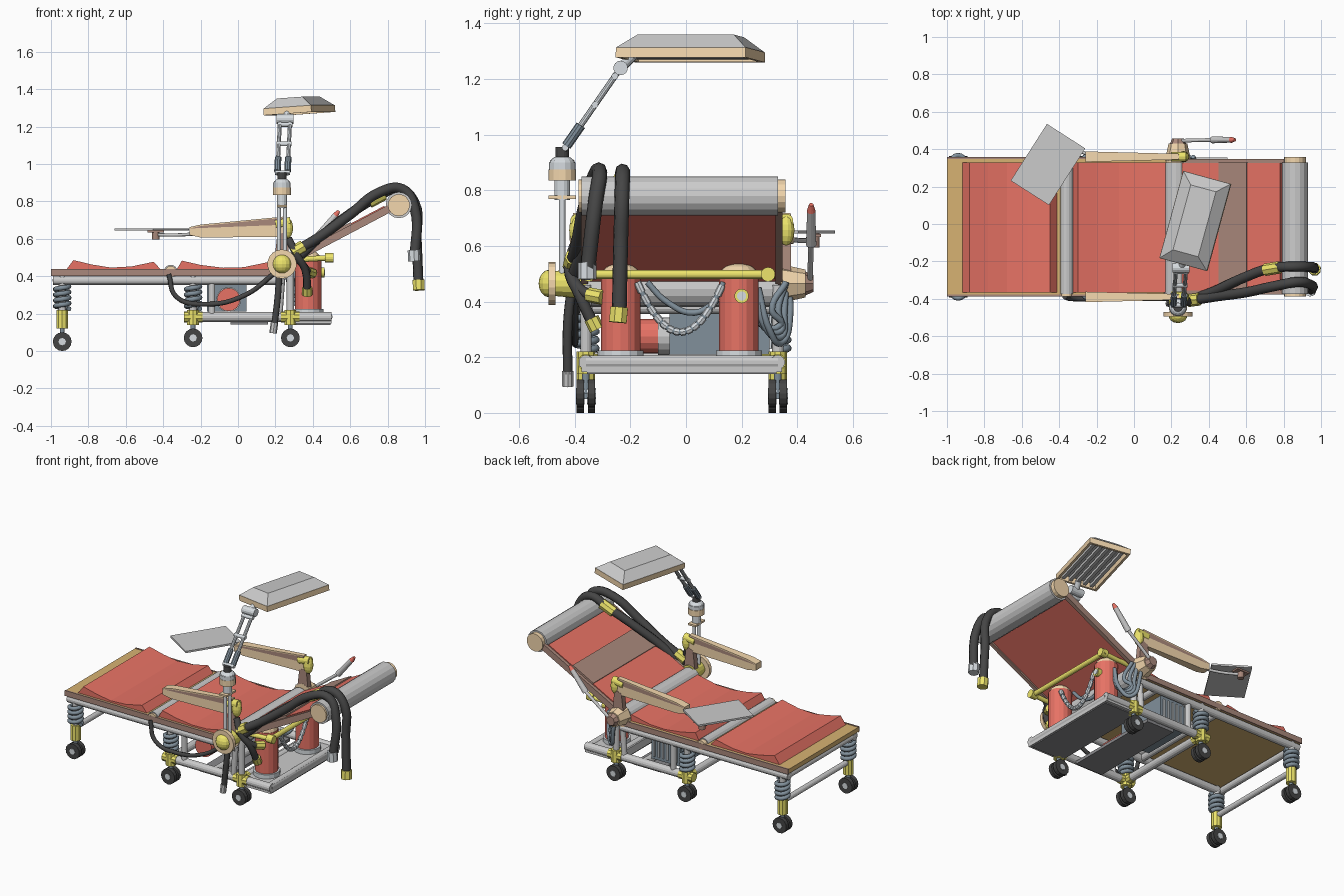
import bpy, bmesh
from math import pi, sin, cos, radians
from mathutils import Vector, Matrix

if "Cube" in bpy.data.objects:
    bpy.data.objects.remove(bpy.data.objects["Cube"])

COL = dict(red=(.8, .17, .13), wood=(.9, .68, .42), plank=(.68, .45, .17), brown=(.4, .25, .2),
           yellow=(.85, .78, .15), black=(.06, .06, .06), slate=(.22, .28, .33), pale=(.68, .72, .75),
           dark=(.25, .25, .26))
MATS = {}
C = -0.015                      # centre line of the bed in y
SIDES = ((-1, "front"), (1, "back"))


def finish(name, me, col):
    ob = bpy.data.objects.new(name, me)
    bpy.context.collection.objects.link(ob)
    if col:
        if col not in MATS:
            MATS[col] = bpy.data.materials.new(col)
            MATS[col].diffuse_color = (*COL[col], 1)
        me.materials.clear()
        me.materials.append(MATS[col])
    return ob


def from_bm(name, bm, col):
    bmesh.ops.recalc_face_normals(bm, faces=bm.faces)
    me = bpy.data.meshes.new(name)
    bm.to_mesh(me)
    bm.free()
    return finish(name, me, col)


def box(name, c, s, col=None, m=Matrix()):
    bm = bmesh.new()
    bmesh.ops.create_cube(bm, size=1, matrix=m @ Matrix.Translation(c) @ Matrix.Diagonal((*s, 1)))
    return from_bm(name, bm, col)


def rod(name, a, b, r, col=None, r2=None, n=14):
    a, b = Vector(a), Vector(b)
    bm = bmesh.new()
    m = Matrix.Translation((a + b) / 2) @ (b - a).to_track_quat('Z', 'Y').to_matrix().to_4x4()
    bmesh.ops.create_cone(bm, cap_ends=True, segments=n, radius1=r, radius2=r if r2 is None else r2,
                          depth=(b - a).length, matrix=m)
    return from_bm(name, bm, col)


def ball(name, c, s, col=None):
    bm = bmesh.new()
    bmesh.ops.create_uvsphere(bm, u_segments=14, v_segments=8, radius=1,
                              matrix=Matrix.Translation(c) @ Matrix.Diagonal((*s, 1)))
    return from_bm(name, bm, col)


def prism(name, pts, y0, y1, col=None):
    bm = bmesh.new()
    f = bm.faces.new([bm.verts.new((x, y0, z)) for x, z in pts])
    new = bmesh.ops.extrude_face_region(bm, geom=[f])["geom"]
    bmesh.ops.translate(bm, vec=(0, y1 - y0, 0), verts=[v for v in new if isinstance(v, bmesh.types.BMVert)])
    return from_bm(name, bm, col)


def tube(name, pts, r, col=None, res=6):
    cu = bpy.data.curves.new(name, 'CURVE')
    cu.dimensions, cu.bevel_depth, cu.bevel_resolution = '3D', r, 2
    cu.use_fill_caps, cu.resolution_u = True, res
    sp = cu.splines.new('BEZIER')
    sp.bezier_points.add(len(pts) - 1)
    for bp, p in zip(sp.bezier_points, pts):
        bp.co, bp.handle_left_type, bp.handle_right_type = p, 'AUTO', 'AUTO'
    tmp = bpy.data.objects.new("tmp", cu)
    bpy.context.collection.objects.link(tmp)
    bpy.context.view_layer.update()
    me = bpy.data.meshes.new_from_object(tmp.evaluated_get(bpy.context.evaluated_depsgraph_get()))
    bpy.data.objects.remove(tmp)
    me.name = name
    return finish(name, me, col)


# bed boards, side rails and cushions
box("bed_board", (-.385, C, .42), (1.23, .74, .03), "plank")
for s, n in SIDES:
    rod(n + "_bed_rail", (-.99, C + s * .345, .378), (.24, C + s * .345, .378), .025)
    box(n + "_bed_edge", (-.385, C + s * .368, .42), (1.23, .01, .036), "brown")
for x in (-.97, -.36, -.14, .1):
    rod("bed_cross_rail", (x, C - .35, .378), (x, C + .35, .378), .022)
prism("foot_cushion", [(-.92, .432), (-.88, .486), (-.78, .462), (-.68, .446), (-.57, .452), (-.45, .477), (-.41, .432)],
      C - .35, C + .345, "red")
prism("seat_cushion", [(-.33, .432), (-.3, .483), (-.2, .46), (-.08, .445), (.03, .448), (.17, .477), (.22, .432)],
      C - .35, C + .345, "red")

# bolsters with wooden end caps
for name, x, z, r in (("knee_roll", -.36, .425, .036), ("hip_roll", .225, .445, .065), ("head_roll", .86, .78, .07)):
    rod(name, (x, C - .36, z), (x, C + .345, z), r, n=16)
    for s, n in SIDES:
        rod(f"{name}_{n}_cap", (x, C + s * .34, z), (x, C + s * .372, z), r * .84, "wood", n=16)

# reclined back
ang = radians(27.8)
back = Matrix.Translation((.25, C, .455)) @ Matrix.Rotation(-ang, 4, 'Y')
box("back_pad", (.32, 0, .018), (.6, .68, .036), "red", back)
box("back_pad_band", (.335, 0, .025), (.17, .685, .036), "brown", back)
for s, n in SIDES:
    box(n + "_back_rail", (.34, s * .35, .01), (.62, .025, .04), "brown", back)

# armrests and their posts
for s, n in SIDES:
    y = C + s * .375
    for part, pts, col in (("armrest", [(-.26, .62), (-.26, .655), (.25, .675), (.25, .61), (-.2, .607)], "wood"),
                           ("armrest_top", [(-.26, .655), (-.2, .668), (.24, .712), (.25, .675)], "brown"),
                           ("armrest_lip", [(-.26, .655), (-.26, .662), (-.2, .676), (.24, .718), (.24, .71), (-.2, .668)], "wood")):
        ob = prism(f"{n}_{part}", pts, -1, 1, col)
        for v in ob.data.vertices:          # narrows toward the back
            v.co.y = y + v.co.y * (.028 - (v.co.x + .26) * .025)
    prism(n + "_arm_post", [(.19, .45), (.21, .62), (.26, .64), (.28, .45)], y - .018, y + .018, "brown")
    ball(n + "_arm_joint", (.265, y, .657), (.03, .03, .055), "yellow")
    rod(n + "_arm_pin", (.2, y, .68), (.28, y, .69), .026, "yellow")

# hip hinges
rod("front_hinge_body", (.235, -.36, .465), (.235, -.47, .465), .055, "yellow", .045)
rod("front_hinge_disc", (.235, -.47, .465), (.235, -.495, .465), .078, "wood", n=18)
ball("front_hinge_knob", (.235, -.49, .465), (.05, .04, .05), "yellow")
rod("back_hinge_body", (.235, .34, .465), (.235, .43, .465), .07, "wood", .05, 8)
rod("back_hinge_hub", (.235, .425, .465), (.235, .458, .465), .045, "brown", .03, 8)

# recline lever
rod("lever_arm", (.235, .445, .465), (.43, .45, .615), .01)
rod("lever_grip", (.42, .45, .605), (.52, .45, .725), .019, None, .015)
rod("lever_tip", (.52, .45, .725), (.54, .45, .749), .016, "red", .008)

# side tray
tray = Matrix.Translation((-.46, .318, .65)) @ Matrix.Rotation(radians(57.4), 4, 'Z')
box("tray", (0, 0, 0), (.36, .243, .012), None, tray)
tube("tray_arm", [(-.24, .37, .625), (-.34, .41, .62), (-.44, .46, .622)], .009)
rod("tray_pivot", (-.44, .46, .595), (-.44, .46, .646), .02, "brown")
box("tray_clip", (-.44, .46, .638), (.09, .05, .01), "brown")

# lamp stand
for x in (.218, .252):
    rod("lamp_post", (x, -.445, .47), (x, -.445, .8), .011, "pale")
box("lamp_bracket", (.235, -.445, .775), (.055, .1, .012), "wood")
rod("lamp_swivel", (.235, -.445, .765), (.235, -.445, .835), .028, "pale")
rod("lamp_ring", (.235, -.445, .835), (.235, -.445, .875), .05, "wood")
rod("lamp_cup", (.235, -.445, .875), (.235, -.445, .9), .048, "pale")
ball("lamp_dome", (.235, -.445, .895), (.047, .047, .03), "pale")
rod("lamp_collar", (.235, -.445, .915), (.235, -.445, .955), .025, "black")
low, high = Vector((.237, -.44, .945)), Vector((.252, -.235, 1.24))
for dx in (-.027, .027):
    d = Vector((dx, 0, 0))
    rod("lamp_arm", low + d, high + d, .011, "pale", n=10)
    rod("lamp_sleeve", low.lerp(high, .05) + d, low.lerp(high, .3) + d, .018, "slate", n=10)
for t in (.03, .55, .9):
    p = low.lerp(high, t)
    rod("lamp_arm_link", p - Vector((.04, 0, 0)), p + Vector((.04, 0, 0)), .012, "pale")
rod("lamp_head_joint", high - Vector((.045, 0, 0)), high + Vector((.045, 0, 0)), .026, "pale")
rod("lamp_head_neck", high, (.27, -.19, 1.285), .018, "pale")

# lamp head: wooden frame, sloped hood and slats below
head = Matrix.Translation((.327, .016, 1.3)) @ Matrix.Rotation(radians(-15.3), 4, 'Z') @ Matrix.Rotation(radians(-4), 4, 'Y')
bm = bmesh.new()
bmesh.ops.create_cube(bm, size=1)
for v in bm.verts:
    top = v.co.z > 0
    v.co = Vector((v.co.x * (.14 if top else .265), v.co.y * (.36 if top else .484), .055 if top else .004))
bm.transform(head)
from_bm("lamp_hood", bm, None)
for s in (-1, 1):
    box("lamp_frame_long", (s * .125, 0, -.013), (.015, .484, .036), "wood", head)
    box("lamp_frame_short", (0, s * .234, -.013), (.25, .016, .036), "wood", head)
for i in range(5):
    box("lamp_slat", ((i - 2) * .046, 0, -.012), (.02, .46, .02), None, head)

# casters, springs and legs
for x, z in ((-.94, .05), (-.24, .07), (.28, .07)):
    for s, n in SIDES:
        y = C + s * .345
        for d in (-.02, .02):
            rod(n + "_wheel", (x, y + d - .013, z), (x, y + d + .013, z), .05, "black", n=16)
            rod(n + "_wheel_hub", (x, y + d - .016, z), (x, y + d + .016, z), .02, "pale", n=8)
        rod(n + "_caster_fork", (x, y, z), (x, y, z + .075), .013, "slate")
        rod(n + "_leg_socket", (x, y, z + .07), (x, y, .22), .033, "yellow", n=10)
        rod(n + "_leg_post", (x, y, .2), (x, y, .4 if x < 0 else .46), .02)
        if x < 0:
            tube(n + "_leg_spring", [(x + .037 * cos(a), y + .037 * sin(a), .225 + .12 * a / (8 * pi))
                                     for a in [i * pi / 4 for i in range(33)]], .013, "slate", 2)
        if x > -.5:
            rod(n + "_leg_cross_x", (x - .05, y, .182), (x + .05, y, .182), .03, "yellow", n=10)
            rod(n + "_leg_cross_y", (x, y, .182), (x, y - s * .06, .182), .03, "yellow", n=10)
rod("foot_stretcher", (-.94, C - .345, .2), (-.94, C + .345, .2), .018)

# undercarriage
for s, n in SIDES:
    y = C + s * .345
    rod(n + "_base_rail", (-.24, y, .182), (.5, y, .182), .026)
    rod(n + "_base_upright", (-.14, y, .18), (-.14, y, .38), .018)
    rod(n + "_hinge_post", (.22, y, .19), (.24, y, .46), .018)
for x in (-.24, .08, .28, .48):
    rod("base_cross_rail", (x, C - .345, .182), (x, C + .345, .182), .025)
box("rear_base_plate", (.375, C, .172), (.25, .72, .05))
box("rear_plate_underside", (.375, C, .144), (.24, .68, .008), "dark")
box("middle_base_plate", (.06, C, .152), (.2, .66, .02), "dark")
box("control_box", (-.06, .12, .29), (.21, .36, .16), "slate")
for i in range(6):
    box("control_box_grille", (-.14 + i * .032, .302, .29), (.012, .012, .12), "pale")
rod("motor", (-.05, -.29, .275), (-.05, .12, .275), .062, "red", n=16)
rod("motor_strap", (-.05, -.1, .275), (-.05, -.06, .275), .067, None, n=16)

# gas tanks
for y, n in ((-.235, "front"), (.19, "back")):
    rod(n + "_tank_foot", (.375, y, .195), (.375, y, .225), .083, "pale", n=16)
    rod(n + "_tank", (.375, y, .22), (.375, y, .495), .071, "red", n=16)
    ball(n + "_tank_cap", (.375, y, .495), (.068, .068, .045), "wood")
rod("tank_gauge", (.43, .2, .42), (.462, .2, .42), .026, "yellow")
rod("tank_gauge_face", (.455, .2, .42), (.466, .2, .42), .017, "pale")

# push handle
rod("handle_bar", (.485, -.37, .498), (.485, .32, .498), .016, "yellow")
for y in (-.35, .295):
    rod("handle_arm", (.25, y, .485), (.485, y, .498), .015, "yellow")
    rod("handle_corner", (.465, y, .498), (.51, y, .498), .026, "yellow")

# thick hoses over the headrest
tube("hose_a", [(.3, -.41, .53), (.42, -.39, .6), (.6, -.365, .73), (.76, -.33, .85), (.88, -.31, .865), (.945, -.325, .76), (.945, -.355, .5)], .027, "black")
tube("hose_b", [(.32, -.4, .5), (.43, -.36, .6), (.58, -.29, .72), (.74, -.235, .82), (.86, -.228, .868), (.945, -.23, .79), (.955, -.235, .6), (.965, -.24, .36)], .027, "black")
rod("hose_a_plug", (.94, -.355, .54), (.943, -.355, .48), .033, "pale", n=8)
rod("hose_b_plug", (.965, -.24, .38), (.967, -.245, .325), .034, "yellow", n=8)
rod("hose_b_collar", (.7, -.245, .795), (.78, -.232, .838), .033, "yellow", n=8)
rod("hose_root_collar", (.29, -.41, .525), (.35, -.402, .56), .034, "yellow", n=8)

# hanging hoses and cables
tube("hose_c", [(.27, -.4, .6), (.31, -.42, .52), (.36, -.385, .43), (.37, -.33, .31)], .021, "black")
tube("hose_d", [(.29, -.41, .52), (.34, -.4, .47), (.37, -.36, .43), (.39, -.3, .42)], .02, "black")
for p, q in (((.37, -.34, .34), (.37, -.32, .3)), ((.37, -.35, .425), (.4, -.3, .415))):
    rod("hose_plug", p, q, .027, "yellow", n=8)
tube("drop_hose", [(.22, -.41, .46), (.215, -.425, .32), (.195, -.425, .14)], .018, "black")
rod("drop_hose_plug", (.195, -.425, .15), (.187, -.425, .095), .02, None, n=8)
tube("side_cable", [(-.37, -.39, .41), (-.33, -.4, .29), (-.17, -.4, .25), (.04, -.4, .3), (.2, -.4, .42)], .013, "black")
arc = [Vector((.42, -.175 + .31 * t / 14, .29 + .18 * ((t - 7) / 7) ** 2)) for t in range(15)]
for a, b in zip(arc, arc[1:]):
    rod("ribbed_hose_link", a, a.lerp(b, .75), .014, "pale", n=8)
tube("ribbed_hose_core", arc, .01, "slate", 2)
tube("slack_cable", [(.35, -.14, .47), (.35, -.07, .4), (.35, .03, .36), (.35, .12, .41)], .011, "slate")
for i in range(4):
    k = i * .022
    tube("back_cable", [(.25 + k, .36, .47), (.27 + k, .375 - k, .37), (.31, .34, .25 + k), (.36, .3 - k, .3 + k), (.37, .26, .45)], .012, "slate")

for m in bpy.data.materials:
    if m.users and not m.is_grease_pencil:
        m.use_nodes = True
        m.node_tree.nodes["Principled BSDF"].inputs["Base Color"].default_value = m.diffuse_color
